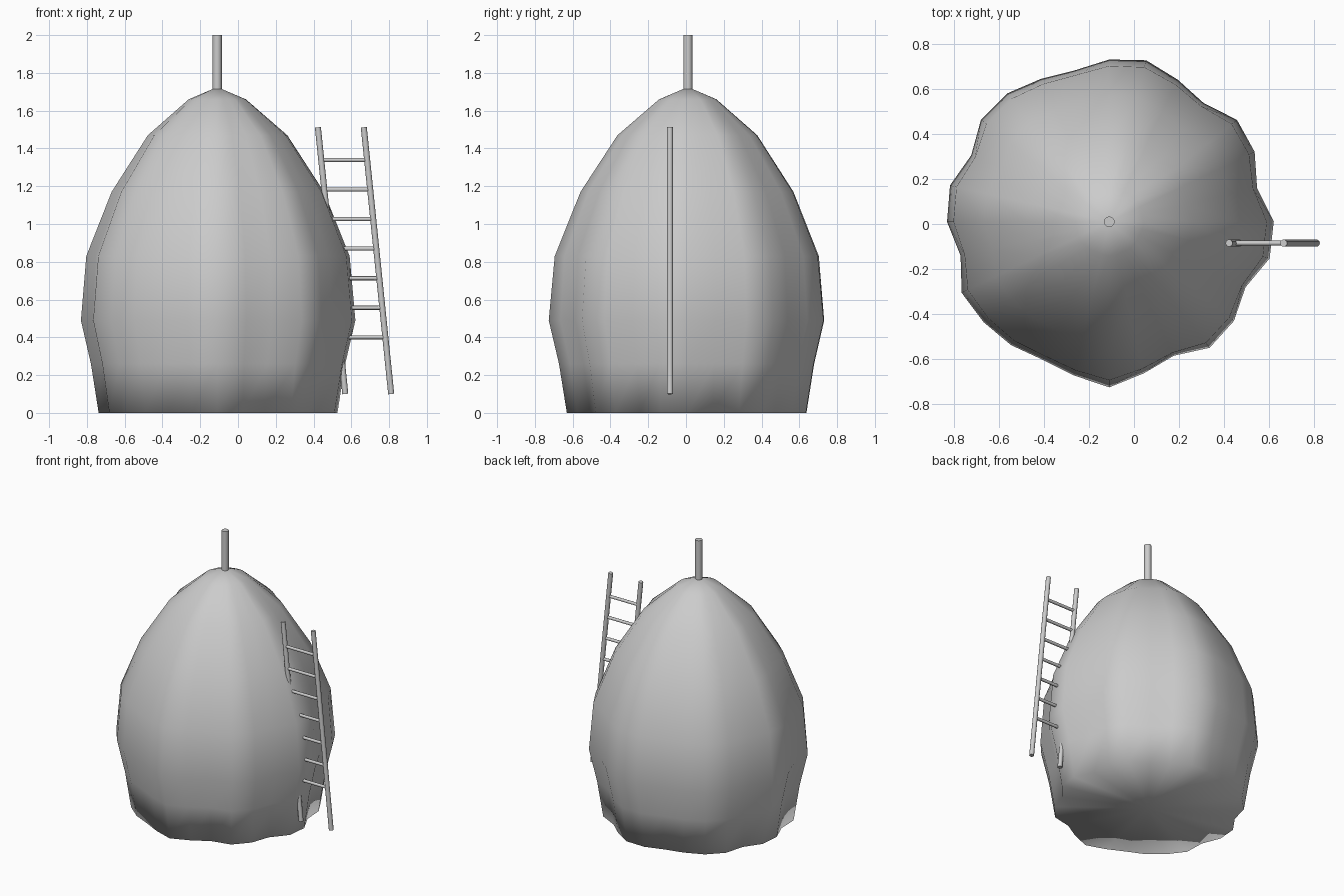
import bpy, bmesh, math
from mathutils import Vector

if "Cube" in bpy.data.objects:
    bpy.data.objects.remove(bpy.data.objects["Cube"])

CX, CY = -0.11, 0.01


def finish(bm, name, smooth_all=False):
    bmesh.ops.recalc_face_normals(bm, faces=bm.faces[:])
    me = bpy.data.meshes.new(name)
    bm.to_mesh(me)
    bm.free()
    ob = bpy.data.objects.new(name, me)
    bpy.context.collection.objects.link(ob)
    bpy.ops.object.select_all(action='DESELECT')
    ob.select_set(True)
    bpy.context.view_layer.objects.active = ob
    if smooth_all:
        bpy.ops.object.shade_smooth()
    else:
        bpy.ops.object.shade_smooth_by_angle(angle=math.radians(50))
    return ob


def rod(name, a, b, radius, sides=10):
    a, b = Vector(a), Vector(b)
    bm = bmesh.new()
    bmesh.ops.create_cone(bm, cap_ends=True, segments=sides, radius1=radius,
                          radius2=radius, depth=(b - a).length)
    rot = (b - a).to_track_quat('Z', 'Y').to_matrix().to_4x4()
    bmesh.ops.transform(bm, matrix=rot, verts=bm.verts[:])
    bmesh.ops.translate(bm, vec=(a + b) / 2, verts=bm.verts[:])
    return finish(bm, name)


# Haystack: lumpy outline around the widest ring, scaled up a domed profile
lumps = [.73, .673, .716, .725, .673, .70, .735, .72, .689, .703, .728, .728, .68, .725,
         .72, .677, .727, .714, .70, .68, .70, .735, .69, .66, .715, .707, .671, .73]
# (height, mean radius, strength of the lumps)
profile = [(0, .615, 1.0), (.26, .655, 1.0), (.49, .707, 1.0), (.83, .682, .8),
           (1.17, .55, .8), (1.47, .362, .7), (1.66, .15, .4)]
bm = bmesh.new()
n = len(lumps)
mean = sum(lumps) / n
rings = []
for z, r, k in profile:
    ring = []
    for i, l in enumerate(lumps):
        a = 2 * math.pi * i / n
        rr = r * (1 + k * (l / mean - 1))
        ring.append(bm.verts.new((CX + rr * math.cos(a), CY + rr * math.sin(a), z)))
    rings.append(ring)
base = bm.verts.new((CX, CY, 0))
tip = bm.verts.new((CX, CY, 1.725))
for i in range(n):
    j = (i + 1) % n
    for lo, hi in zip(rings, rings[1:]):
        bm.faces.new((lo[i], lo[j], hi[j], hi[i]))
    bm.faces.new((rings[-1][i], rings[-1][j], tip))
    bm.faces.new((rings[0][j], rings[0][i], base))
finish(bm, "haystack", smooth_all=True)

# Centre pole sticking out of the top
rod("centre_pole", (CX, CY, 1.5), (CX, CY, 2.0), .024, 12)

# Leaning ladder
LY, Z0, Z1, GAP = -.085, .10, 1.512, .243


def rail_x(z):
    return .568 + (.423 - .568) * (z - Z0) / (Z1 - Z0)


for side, off in (("inner", 0), ("outer", GAP)):
    rod(f"ladder_rail_{side}", (rail_x(Z0) + off, LY, Z0), (rail_x(Z1) + off, LY, Z1), .016)
for i in range(7):
    z = .40 + i * .1565
    rod(f"ladder_rung_{i + 1}", (rail_x(z), LY, z), (rail_x(z) + GAP, LY, z), .011, 8)
